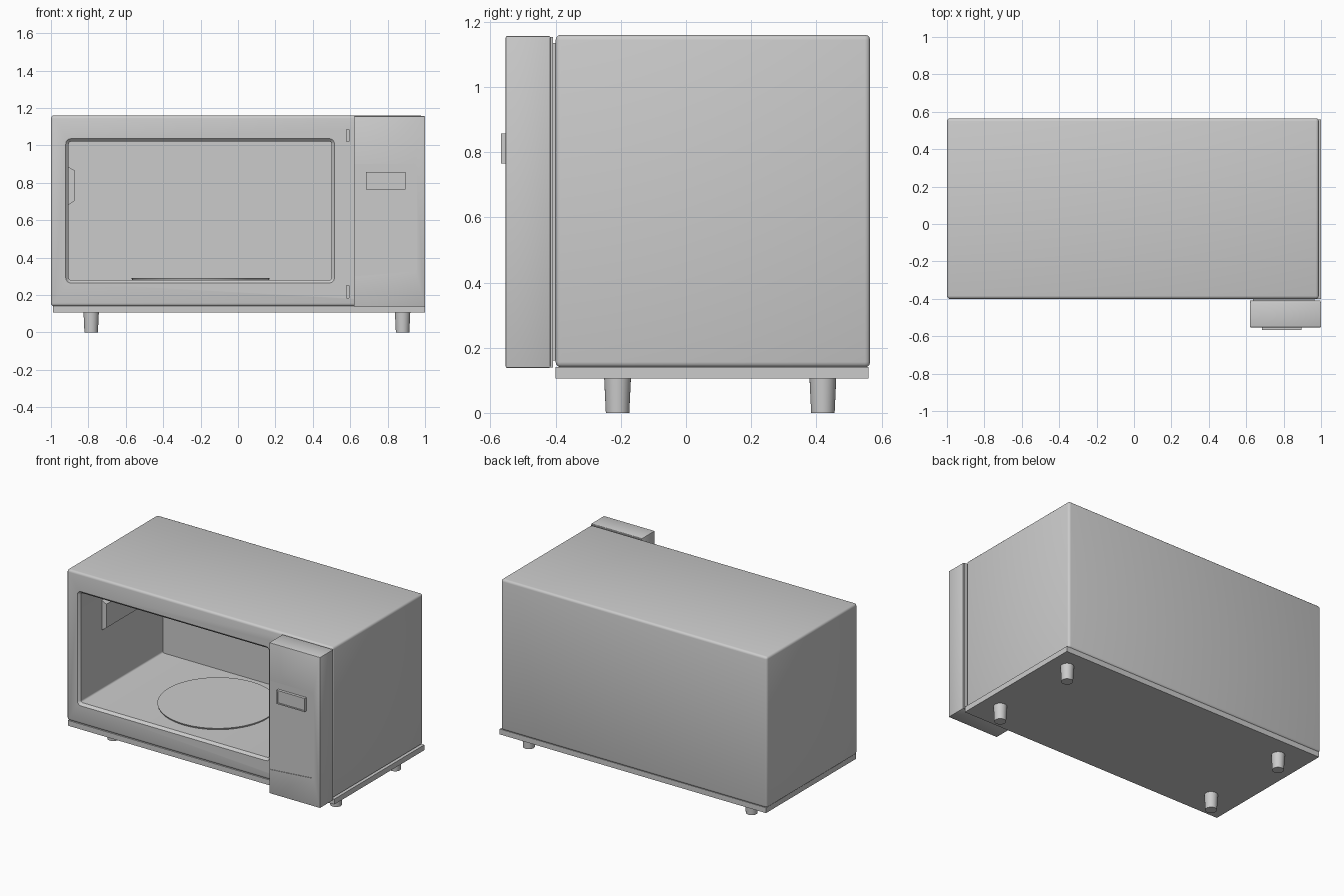
import bpy, bmesh, math
from mathutils import Vector

if "Cube" in bpy.data.objects:
    bpy.data.objects.remove(bpy.data.objects["Cube"], do_unlink=True)

GREY = (0.6, 0.6, 0.6, 1)
grey = bpy.data.materials.new("plain grey")
grey.use_nodes = True
grey.diffuse_color = GREY
grey.node_tree.nodes["Principled BSDF"].inputs["Base Color"].default_value = GREY


def finish(name, bm):
    bmesh.ops.recalc_face_normals(bm, faces=bm.faces)
    mesh = bpy.data.meshes.new(name)
    bm.to_mesh(mesh)
    bm.free()
    mesh.materials.append(grey)
    ob = bpy.data.objects.new(name, mesh)
    bpy.context.collection.objects.link(ob)
    return ob


def box(name, lo, hi, bevel=0, segments=2):
    bm = bmesh.new()
    bmesh.ops.create_cube(bm, size=1)
    lo, hi = Vector(lo), Vector(hi)
    for v in bm.verts:
        v.co = (lo + hi) / 2 + v.co * (hi - lo)
    if bevel:
        bmesh.ops.bevel(bm, geom=bm.edges[:], offset=bevel, segments=segments,
                        profile=0.5, affect='EDGES')
    return finish(name, bm)


def cylinder(name, centre, r_low, r_high, height, sides=32):
    bm = bmesh.new()
    bmesh.ops.create_cone(bm, cap_ends=True, segments=sides,
                          radius1=r_low, radius2=r_high, depth=height)
    bmesh.ops.translate(bm, verts=bm.verts,
                        vec=Vector(centre) + Vector((0, 0, height / 2)))
    return finish(name, bm)


def loft(name, rings):
    """Closed solid through point rings of equal length."""
    bm = bmesh.new()
    loops = [[bm.verts.new(p) for p in ring] for ring in rings]
    for a, b in zip(loops, loops[1:]):
        for i in range(len(a)):
            j = (i + 1) % len(a)
            bm.faces.new((a[i], a[j], b[j], b[i]))
    bm.faces.new(loops[0])
    bm.faces.new(loops[-1])
    return finish(name, bm)


def prism(name, outline, y0, y1):
    return loft(name, [[(x, y, z) for x, z in outline] for y in (y0, y1)])


def round_rect(x0, x1, z0, z1, r, n=4):
    pts = []
    corners = ((x1, z1), (x0, z1), (x0, z0), (x1, z0))
    for q, (x, z) in enumerate(corners):
        cx = x - r if x == x1 else x + r
        cz = z - r if z == z1 else z + r
        for i in range(n + 1):
            a = math.pi / 2 * (q + i / n)
            pts.append((cx + r * math.cos(a), cz + r * math.sin(a)))
    return pts


def cut(target, cutter):
    mod = target.modifiers.new("cut", 'BOOLEAN')
    mod.object = cutter
    mod.operation = 'DIFFERENCE'
    mod.solver = 'EXACT'
    bpy.context.view_layer.objects.active = target
    bpy.ops.object.modifier_apply(modifier=mod.name)
    bpy.data.objects.remove(cutter, do_unlink=True)


# Rounded outer shell, hollowed by a cavity with a flared rim
FRONT = -0.4
shell = box("shell", (-1, FRONT, 0.14), (0.988, 0.565, 1.16), 0.016, 3)
rings = []
for y, grow in ((FRONT - 0.02, 0.016), (FRONT, 0.016), (FRONT + 0.016, 0), (0.49, 0)):
    outline = round_rect(-0.905 - grow, 0.5 + grow, 0.28 - grow, 1.02 + grow, 0.012 + grow)
    rings.append([(x, y, z) for x, z in outline])
cut(shell, loft("cavity_cutter", rings))

# Hinge slots in the front frame
for z in (0.185, 1.02):
    cut(shell, box("slot_cutter", (0.579, FRONT - 0.02, z), (0.594, FRONT + 0.03, z + 0.065)))

# Base plate and tapered feet
base = box("base_plate", (-0.99, FRONT, 0.105), (1, 0.56, 0.141))
feet = [cylinder("foot", (x, y, 0), 0.036, 0.041, 0.106)
        for x in (-0.785, 0.88) for y in (-0.21, 0.42)]

# Turntable and wave guide cover inside the cavity
plate = cylinder("turntable", (-0.2, 0.07, 0.279), 0.365, 0.37, 0.012, 64)
cover = prism("wave_guide_cover",
              [(-0.907, 0.68), (-0.872, 0.705), (-0.872, 0.865), (-0.907, 0.885)],
              -0.16, 0.19)

# Control panel with a shallow key area, open to the left edge
panel = box("control_panel", (0.62, -0.553, 0.138), (1, -0.416, 1.156), 0.004, 2)
keys = [(0.6, 0.298), (0.942, 0.325), (0.952, 0.336), (0.952, 0.885),
        (0.947, 0.896), (0.936, 0.9), (0.6, 0.9)]
cut(panel, prism("key_area_cutter", keys, -0.58, -0.549))
flange = box("panel_flange", (0.62, -0.417, 0.14), (0.997, -0.408, 1.153))
spacer = box("panel_spacer", (0.635, -0.41, 0.16), (0.965, -0.39, 1.135))

# Raised display frame with a sunken screen
display = box("display_frame", (0.685, -0.568, 0.765), (0.895, -0.545, 0.857))
cut(display, box("screen_cutter", (0.693, -0.6, 0.773), (0.887, -0.563, 0.849)))

# Smooth shading on the rounded parts
bpy.ops.object.select_all(action='DESELECT')
for ob in [shell, panel, plate] + feet:
    ob.select_set(True)
bpy.context.view_layer.objects.active = shell
bpy.ops.object.shade_smooth_by_angle(angle=math.radians(35))
bpy.ops.object.select_all(action='DESELECT')
